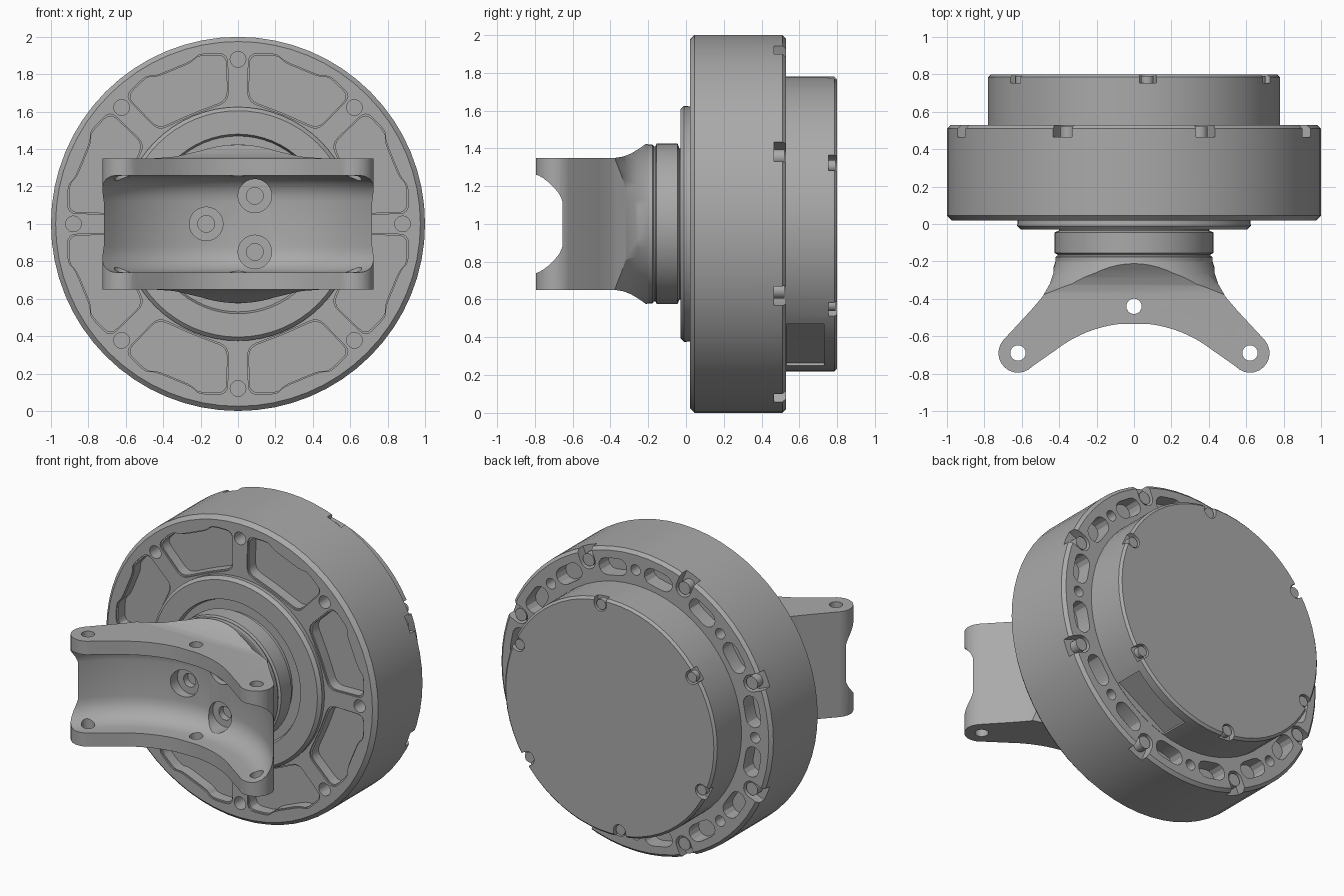
import bpy, bmesh, math
from math import sin, cos, radians
from mathutils import Vector

if "Cube" in bpy.data.objects:
    bpy.data.objects.remove(bpy.data.objects["Cube"])

GREY = (0.4, 0.4, 0.4, 1)
metal = bpy.data.materials.new("machined_grey")
metal.use_nodes = True
metal.diffuse_color = GREY
metal.node_tree.nodes["Principled BSDF"].inputs["Base Color"].default_value = GREY


def finish(name, bm):
    bmesh.ops.remove_doubles(bm, verts=bm.verts, dist=1e-5)
    bmesh.ops.recalc_face_normals(bm, faces=bm.faces)
    mesh = bpy.data.meshes.new(name)
    bm.to_mesh(mesh)
    bm.free()
    mesh.materials.append(metal)
    ob = bpy.data.objects.new(name, mesh)
    bpy.context.collection.objects.link(ob)
    return ob


def lathe(name, profile, steps=64, axis="Y", center=(0, 0, 1)):
    """Revolve (radius, height) points about an axis through center."""
    bm = bmesh.new()
    c = Vector(center)
    along = Vector((0, 1, 0)) if axis == "Y" else Vector((0, 0, 1))
    vs = [bm.verts.new(c + Vector((r, 0, 0)) + along * h) for r, h in profile]
    es = [bm.edges.new(pair) for pair in zip(vs, vs[1:])]
    bmesh.ops.spin(bm, geom=vs + es, cent=c, axis=along,
                   angle=math.tau, steps=steps, use_merge=True)
    return finish(name, bm)


def prisms(name, outlines, lo, hi, axis="Y"):
    """Extrude closed 2D outlines along an axis."""
    place = {"X": lambda p, t: (t, p[0], p[1]),
             "Y": lambda p, t: (p[0], t, p[1]),
             "Z": lambda p, t: (p[0], p[1], t)}[axis]
    bm = bmesh.new()
    for pts in outlines:
        a = [bm.verts.new(place(p, lo)) for p in pts]
        b = [bm.verts.new(place(p, hi)) for p in pts]
        bm.faces.new(a)
        bm.faces.new(b[::-1])
        for i in range(len(a)):
            j = (i + 1) % len(a)
            bm.faces.new((a[i], b[i], b[j], a[j]))
    return finish(name, bm)


def boolean(ob, tool, mode="DIFFERENCE"):
    mod = ob.modifiers.new("cut", "BOOLEAN")
    mod.operation, mod.solver, mod.object = mode, "EXACT", tool
    bpy.context.view_layer.objects.active = ob
    bpy.ops.object.modifier_apply(modifier=mod.name)
    bpy.data.objects.remove(tool)


def polar(deg, r):
    return (r * cos(radians(deg)), 1 + r * sin(radians(deg)))


def circle(cx, cy, r, n=20):
    return [(cx + r * cos(math.tau * i / n), cy + r * sin(math.tau * i / n)) for i in range(n)]


def rounded(pts, radius):
    out = []
    for i, p in enumerate(pts):
        p, a, b = Vector(p), Vector(pts[i - 1]), Vector(pts[(i + 1) % len(pts)])
        s = p + (a - p).normalized() * min(radius, (a - p).length * 0.45)
        e = p + (b - p).normalized() * min(radius, (b - p).length * 0.45)
        for k in range(5):
            t = k / 4
            out.append(tuple(s * (1 - t) ** 2 + p * 2 * t * (1 - t) + e * t * t))
    return out


def rim_notch(deg, r, w):
    """U-shaped notch opening outward through the rim."""
    c, s = cos(radians(deg)), sin(radians(deg))
    local = [(0.2, -w), (0.2, w)] + [
        (w * cos(radians(a)), w * sin(radians(a))) for a in range(90, 271, 20)]
    return [(c * (r + u) - s * v, 1 + s * (r + u) + c * v) for u, v in local]


def pocket(mid, grow):
    half = [(18.5, 0.905), (9, 0.925), (6.5, 0.897)]
    right = [(a + grow * 60, r + grow) for a, r in half]
    inner = [(-17.5 - grow * 60, 0.665 - grow), (0, 0.64 - grow), (17.5 + grow * 60, 0.665 - grow)]
    ring = right + [(-a, r) for a, r in right[::-1]] + inner
    return rounded([polar(mid + a, r) for a, r in ring], 0.05)


def slot(mid):
    r, w, span = 0.875, 0.055, 3.2
    pts = [(u, v) for end, start in ((1, 0), (-1, 180)) for u, v in
           [(end * span, a) for a in range(start, start + 181, 30)]]
    out = []
    for off, a in pts:
        x, z = polar(mid + off, r)
        d = radians(mid + a)
        out.append((x + w * cos(d), z + w * sin(d)))
    return out


eighths = [45 * i for i in range(8)]
mids = [a + 22.5 for a in eighths]
cap_bolts = [24.5 + 60 * i for i in range(6)]

# Main housing drum with front pockets, rim notches and rear slots
housing = lathe("housing", [(0, 0.02), (0.975, 0.02), (1, 0.045), (1, 0.51),
                            (0.98, 0.53), (0, 0.53)])
boolean(housing, prisms("tool", [pocket(a, 0.008) for a in mids], -0.1, 0.03))
boolean(housing, prisms("tool", [pocket(a, 0) for a in mids], -0.1, 0.1))
boolean(housing, prisms("tool", [circle(*polar(a, 0.88), 0.042) for a in eighths], -0.1, 0.12))
boolean(housing, prisms("tool", [rim_notch(a, 0.92, 0.055) for a in mids], 0.465, 0.7))
boolean(housing, prisms("tool", [slot(a + d) for a in eighths for d in (-11, 11)], 0.43, 0.7))
boolean(housing, prisms("tool", [circle(*polar(a, 0.88), 0.035) for a in eighths], 0.43, 0.7))
housing_bolts = prisms("housing_bolts", [circle(*polar(a, 0.92), 0.042) for a in mids], 0.45, 0.52)

# Rear cap with edge notches and a flat side cutout
cap = lathe("rear_cap", [(0, 0.5), (0.78, 0.5), (0.78, 0.785), (0.765, 0.8), (0, 0.8)])
boolean(cap, prisms("tool", [rim_notch(a, 0.74, 0.045) for a in cap_bolts], 0.755, 0.95))
flat = [polar(-58.5 + s * a, r) for s, a, r in
        ((-1, 15.8, 0.765), (1, 15.8, 0.765), (1, 15.8, 1), (-1, 15.8, 1))]
boolean(cap, prisms("tool", [flat], 0.532, 0.73))
cap_bolts_ob = prisms("cap_bolts", [circle(*polar(a, 0.735), 0.034) for a in cap_bolts], 0.74, 0.79)

# Front bearing flange and output hub
flange = lathe("front_flange", [(0, 0.04), (0.62, 0.04), (0.625, -0.01), (0.605, -0.03),
                                (0.48, -0.03), (0.47, 0), (0, 0)])
hub = lathe("output_hub", [(0, 0.02), (0.4, 0.02), (0.4, -0.035), (0.425, -0.045),
                           (0.425, -0.155), (0.41, -0.162), (0.41, -0.17),
                           (0.42, -0.177), (0.42, -0.21), (0, -0.21)])

# Fork: flared round base limited by side profile and plan outline
fork = lathe("fork", [(0, -0.2), (0.42, -0.2), (0.44, -0.26), (0.49, -0.32), (0.58, -0.37),
                      (0.78, -0.45), (1.2, -0.56), (1.2, -0.9), (0, -0.9)])
side = [(-0.1, 0.43), (-0.21, 0.425), (-0.25, 0.397), (-0.29, 0.373), (-0.33, 0.357),
        (-0.37, 0.35), (-1, 0.35)]
boolean(fork, prisms("tool", [[(y, 1 + h) for y, h in side] +
                              [(y, 1 - h) for y, h in side[::-1]]], -1.5, 1.5, "X"), "INTERSECT")
right = [(0.43, -0.1), (0.43, -0.26), (0.45, -0.32), (0.49, -0.39), (0.55, -0.46)]
right += [(0.62 + 0.105 * cos(radians(a)), -0.69 + 0.105 * sin(radians(a)))
          for a in range(42, -139, -15)]
right += [(0.68 * cos(radians(a)), -1.21 + 0.68 * sin(radians(a))) for a in range(52, 88, 4)]
plan = right + [(-x, y) for x, y in right[::-1]]
boolean(fork, prisms("tool", [plan], 0.2, 1.8, "Z"), "INTERSECT")

# Filleted round opening between the two arms
R, H, F = 0.908, 0.26, 0.14
arc = [(R - F + F * cos(radians(a)), H - F + F * sin(radians(a))) for a in range(90, -1, -15)]
opening = [(0, H)] + arc + [(r, -h) for r, h in arc[::-1]] + [(0, -H)]
boolean(fork, lathe("tool", opening, 96, "Z", (0, -1.21, 1)))

# Arm pin holes and counterbored screw holes
pins = [(-0.62, -0.69), (0, -0.44), (0.62, -0.69)]
for lo, hi in ((0.5, 0.8), (1.2, 1.5)):
    boolean(fork, prisms("tool", [circle(x, y, 0.041) for x, y in pins], lo, hi, "Z"))
screws = [(0.09, 1.15), (-0.17, 1), (0.09, 0.85)]
boolean(fork, prisms("tool", [circle(x, z, 0.09, 28) for x, z in screws], -0.9, -0.265))
boolean(fork, prisms("tool", [circle(x, z, 0.045) for x, z in screws], -0.9, -0.22))

# Smooth the curved walls while keeping machined edges crisp
bpy.ops.object.select_all(action="DESELECT")
for ob in (housing, housing_bolts, cap, cap_bolts_ob, flange, hub, fork):
    ob.select_set(True)
bpy.context.view_layer.objects.active = housing
bpy.ops.object.shade_smooth_by_angle(angle=radians(28))
